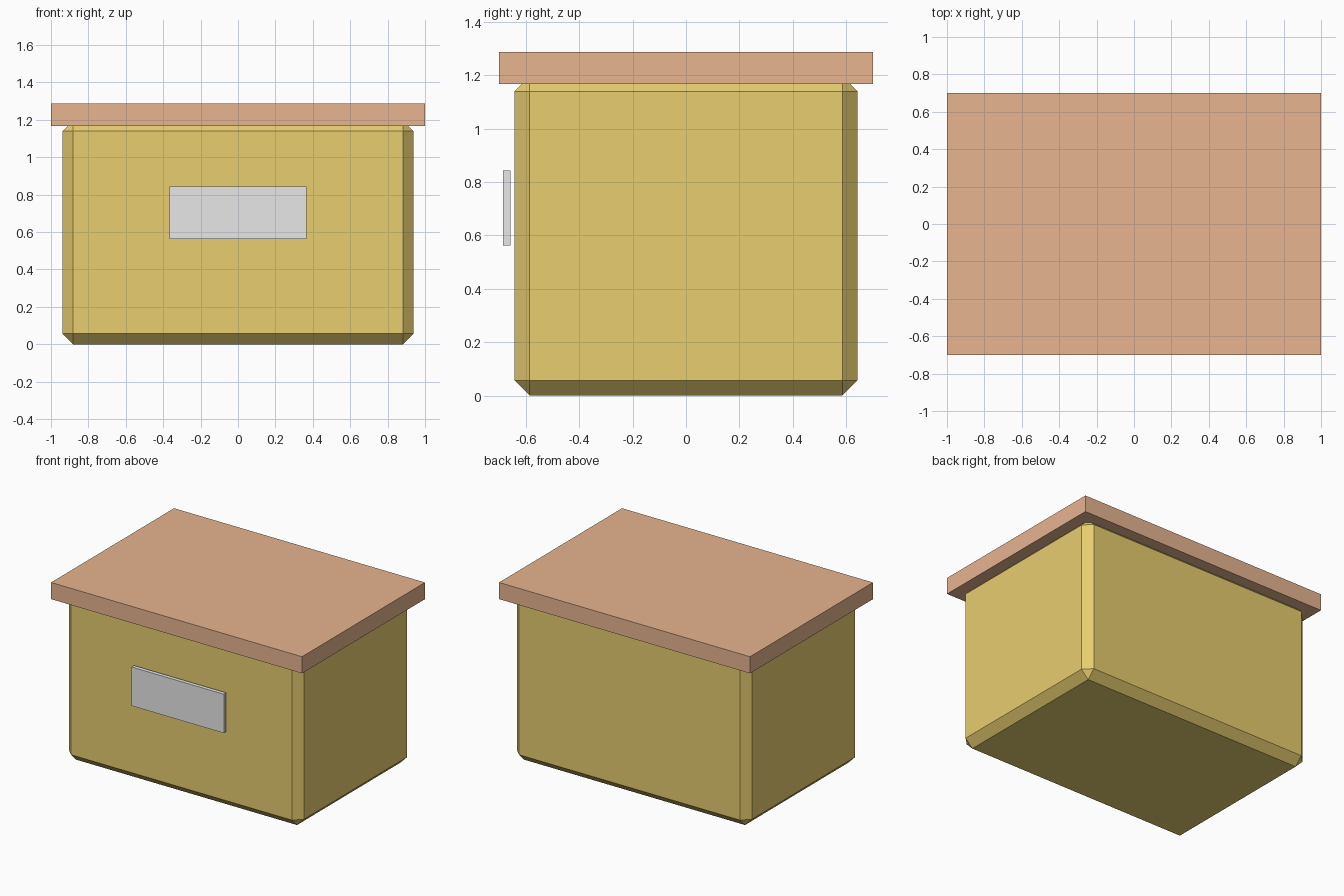
import bpy
import bmesh

if "Cube" in bpy.data.objects:
    bpy.data.objects.remove(bpy.data.objects["Cube"])


def material(name, rgb):
    m = bpy.data.materials.new(name)
    m.diffuse_color = (*rgb, 1.0)
    m.use_nodes = True
    m.node_tree.nodes["Principled BSDF"].inputs["Base Color"].default_value = m.diffuse_color
    return m


def box(name, lo, hi, mat, chamfer=0.0):
    """Axis-aligned box between two corners, optionally chamfered."""
    bm = bmesh.new()
    bmesh.ops.create_cube(bm, size=1.0)
    for v in bm.verts:
        v.co = [l + (c + 0.5) * (h - l) for l, h, c in zip(lo, hi, v.co)]
    if chamfer:
        bmesh.ops.bevel(bm, geom=bm.edges[:], offset=chamfer,
                        offset_type='OFFSET', segments=1, affect='EDGES')
    bmesh.ops.recalc_face_normals(bm, faces=bm.faces[:])
    mesh = bpy.data.meshes.new(name)
    bm.to_mesh(mesh)
    bm.free()
    mesh.materials.append(mat)
    obj = bpy.data.objects.new(name, mesh)
    bpy.context.collection.objects.link(obj)
    return obj


cardboard = material("yellow_cardboard", (0.80, 0.61, 0.159))
lid_tan = material("tan_lid", (0.81, 0.465, 0.28))
label_grey = material("light_grey", (0.80, 0.80, 0.80))

# Chamfered box body, its top tucked into the lid
box("box_body", (-0.938, -0.643, 0.0), (0.938, 0.643, 1.197), cardboard, 0.057)
# Overhanging lid
box("lid", (-1.0, -0.70, 1.168), (1.0, 0.70, 1.288), lid_tan)
# Label plate just off the front face
box("front_label", (-0.367, -0.686, 0.563), (0.367, -0.658, 0.843), label_grey)
